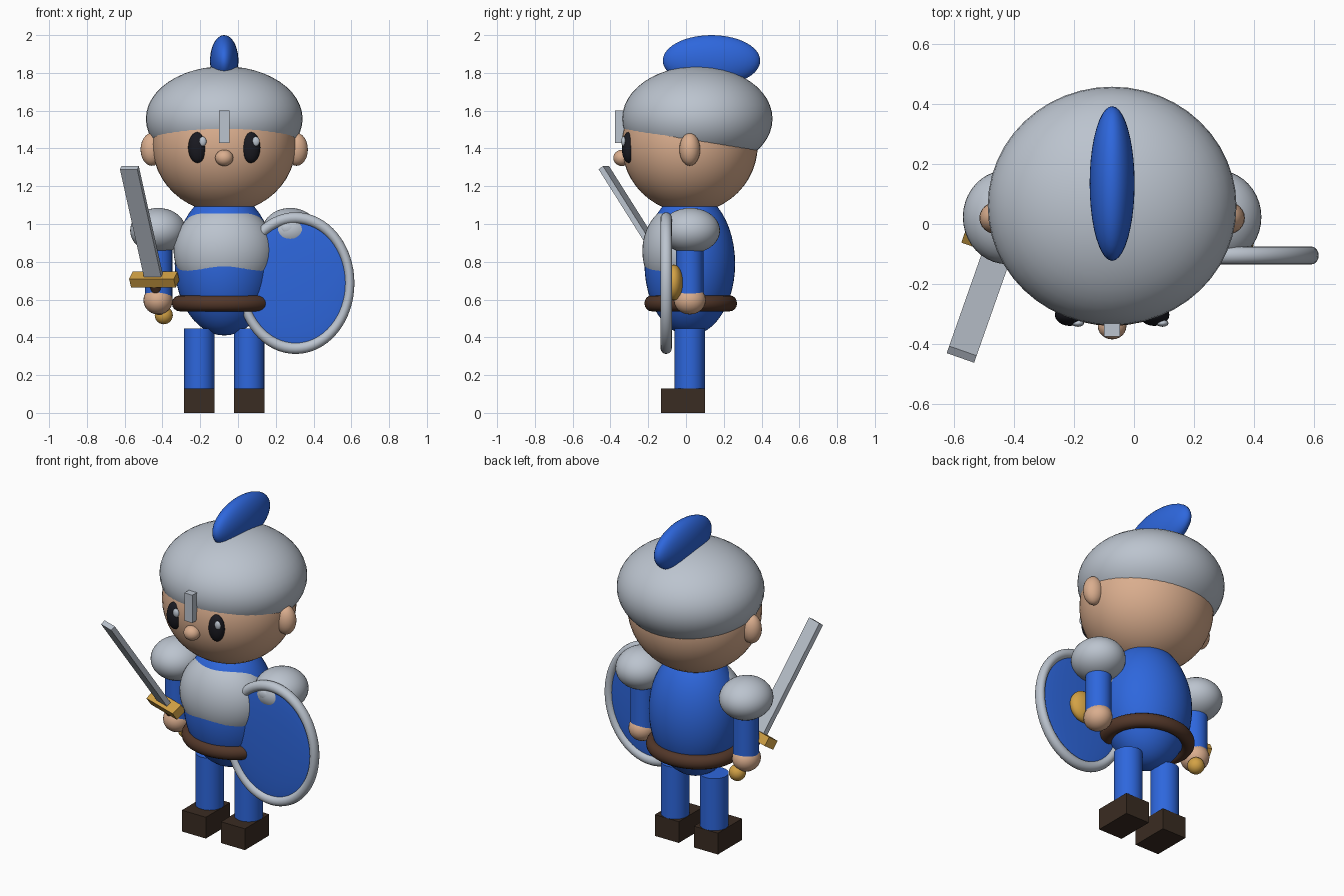
import bpy, math
from mathutils import Vector, Matrix

if "Cube" in bpy.data.objects:
    bpy.data.objects.remove(bpy.data.objects["Cube"])

CX, CY = -0.073, 0.02          # body axis


def material(name, rgb):
    m = bpy.data.materials.new(name)
    m.diffuse_color = (*rgb, 1)
    m.use_nodes = True
    m.node_tree.nodes["Principled BSDF"].inputs["Base Color"].default_value = m.diffuse_color
    return m


BLUE = material("blue_cloth", (0.027, 0.135, 0.72))
STEEL = material("steel", (0.50, 0.55, 0.62))
SKIN = material("skin", (0.70, 0.42, 0.27))
BELT = material("belt_leather", (0.085, 0.038, 0.022))
BOOT = material("boot_leather", (0.042, 0.025, 0.016))
GOLD = material("gold", (0.65, 0.36, 0.06))
BLACK = material("eye_black", (0.01, 0.01, 0.015))


def finish(name, mat, smooth=True):
    ob = bpy.context.object
    ob.name = name
    ob.data.materials.append(mat)
    bpy.ops.object.transform_apply(location=False, rotation=False, scale=True)
    if smooth:
        bpy.ops.object.shade_smooth_by_angle(angle=math.radians(40))
    return ob


def ellipsoid(name, mat, loc, radii, seg=40):
    bpy.ops.mesh.primitive_uv_sphere_add(segments=seg, ring_count=seg // 2, radius=1, location=loc)
    bpy.context.object.scale = radii
    return finish(name, mat)


def box(name, mat, loc, size):
    bpy.ops.mesh.primitive_cube_add(size=1, location=loc)
    bpy.context.object.scale = size
    return finish(name, mat, False)


def cylinder(name, mat, loc, radius, depth):
    bpy.ops.mesh.primitive_cylinder_add(vertices=32, radius=radius, depth=depth, location=loc)
    return finish(name, mat)


def ring(name, mat, loc, major, minor, scale, rot=(0, 0, 0)):
    bpy.ops.mesh.primitive_torus_add(major_segments=64, minor_segments=16, major_radius=major,
                                     minor_radius=minor, location=loc, rotation=rot)
    bpy.context.object.scale = scale
    return finish(name, mat)


# Head, helmet and face
ellipsoid("head", SKIN, (CX, CY, 1.42), (0.38, 0.36, 0.36), 48)
ellipsoid("helmet", STEEL, (CX, 0.06, 1.557), (0.415, 0.398, 0.278), 48)
ellipsoid("plume", BLUE, (CX, 0.135, 1.865), (0.075, 0.258, 0.135))
box("nose_guard", STEEL, (CX, -0.35, 1.515), (0.054, 0.05, 0.17))
ellipsoid("nose", SKIN, (CX, -0.34, 1.35), (0.048, 0.045, 0.043), 24)

# Torso, breastplate and belt
ellipsoid("torso", BLUE, (CX, CY, 0.79), (0.262, 0.24, 0.38), 48)
ellipsoid("breastplate", STEEL, (CX, -0.028, 0.857), (0.268, 0.203, 0.25), 48)
ring("belt", BELT, (CX, CY + 0.005, 0.58), 0.235, 0.042, (1, 0.885, 1))

# Paired parts
for side, s in (("right", -1), ("left", 1)):
    ellipsoid(side + "_eye", BLACK, (CX + s * 0.141, -0.303, 1.405), (0.05, 0.037, 0.082), 24)
    ellipsoid(side + "_eye_glint", STEEL, (CX + s * 0.141 + 0.027, -0.331, 1.437),
              (0.02, 0.012, 0.026), 16)
    ellipsoid(side + "_ear", SKIN, (CX + s * 0.383, CY, 1.395), (0.06, 0.055, 0.087), 24)
    ellipsoid(side + "_pauldron", STEEL, (CX + s * 0.35, CY + 0.003, 0.965), (0.148, 0.157, 0.12))
    cylinder(side + "_arm", BLUE, (CX + s * 0.347, CY, 0.77), 0.072, 0.36)
    ellipsoid(side + "_hand", SKIN, (CX + s * 0.35, CY, 0.597), (0.078, 0.085, 0.076), 24)
    cylinder(side + "_leg", BLUE, (CX + s * 0.132, CY, 0.28), 0.08, 0.335)
    box(side + "_boot", BOOT, (CX + s * 0.132, -0.016, 0.065), (0.162, 0.234, 0.13))

# Shield: domed oval face, rim, stud and grip boss
SH = Vector((0.305, -0.105, 0.687))
ellipsoid("shield_face", BLUE, SH, (0.295, 0.024, 0.355), 48)
ring("shield_rim", STEEL, SH, 0.345, 0.03, (0.83, 1, 1), (math.pi / 2, 0, 0))
ellipsoid("shield_stud", STEEL, SH + Vector((-0.04, -0.015, 0.288)), (0.037, 0.014, 0.03), 24)
ellipsoid("shield_grip", GOLD, (0.31, -0.065, 0.69), (0.09, 0.05, 0.095), 24)

# Sword: local x is the blade width, z runs toward the tip
base, tip = Vector((-0.45, -0.08, 0.735)), Vector((-0.575, -0.435, 1.298))
d = (tip - base).normalized()
w = Vector((-d.y, d.x, 0)).normalized()
n = d.cross(w)
frame = Matrix((w, n, d)).transposed().to_4x4()


def on_sword(ob, dist):
    ob.matrix_world = Matrix.Translation(base + d * dist) @ frame


length = (tip - base).length
on_sword(box("sword_blade", STEEL, (0, 0, 0), (0.097, 0.03, length + 0.02)), length / 2 - 0.01)
on_sword(box("sword_guard", GOLD, (0, 0, 0), (0.25, 0.07, 0.055)), -0.035)
on_sword(cylinder("sword_handle", BELT, (0, 0, 0), 0.03, 0.22), -0.15)
ellipsoid("sword_pommel", GOLD, (-0.393, 0.065, 0.517), (0.048, 0.048, 0.048), 24)
